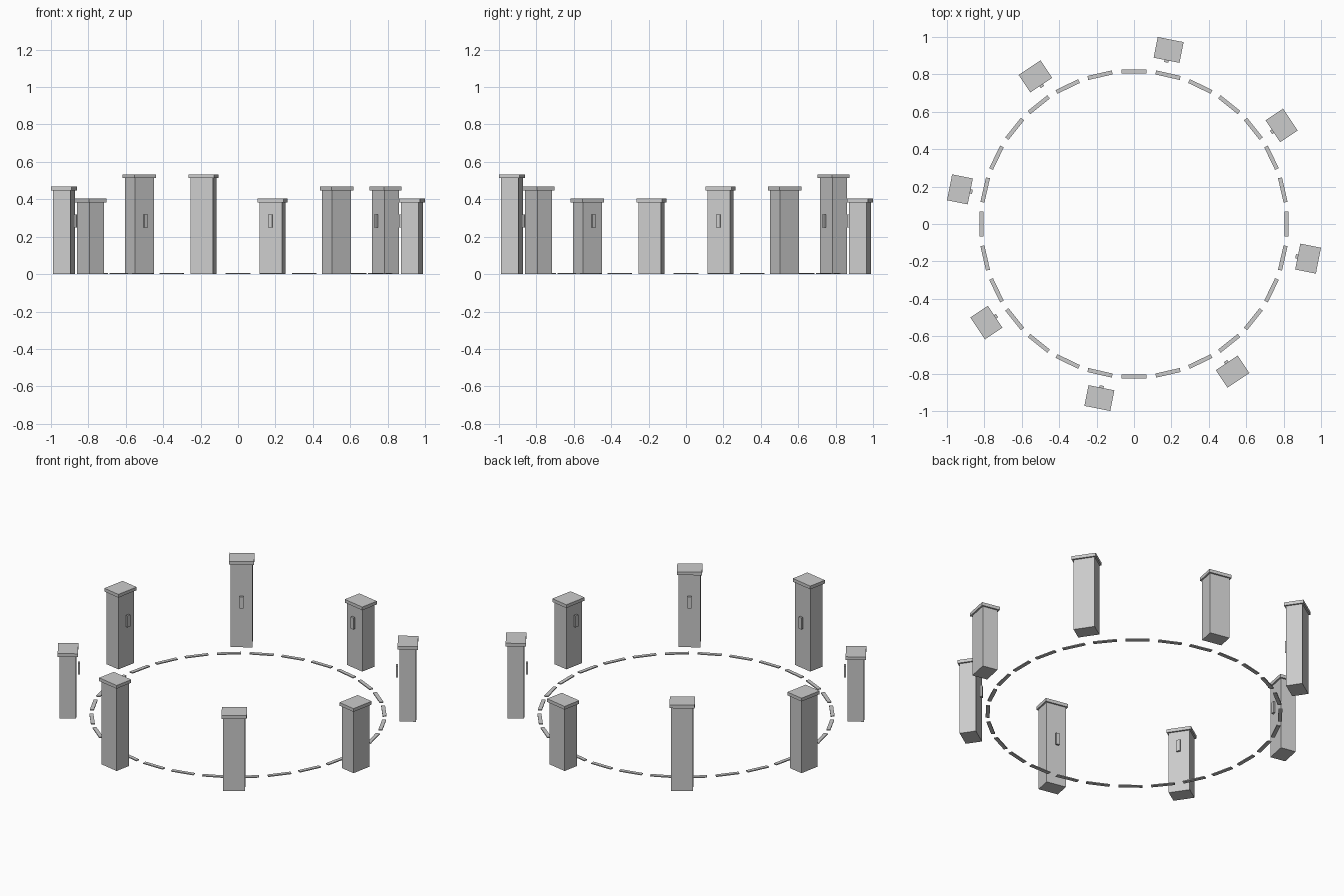
import bpy
import math
from mathutils import Matrix

if "Cube" in bpy.data.objects:
    bpy.data.objects.remove(bpy.data.objects["Cube"])

grey = bpy.data.materials.new("stone_grey")
grey.diffuse_color = (0.6, 0.6, 0.6, 1)
grey.use_nodes = True
grey.node_tree.nodes["Principled BSDF"].inputs["Base Color"].default_value = grey.diffuse_color


def box(name, angle, radius, size, z0):
    """Box on a circle: size is (radial, tangential, height), base at z0."""
    bpy.ops.mesh.primitive_cube_add(size=1)
    ob = bpy.context.object
    ob.name = name
    ob.data.name = name
    ob.data.transform(Matrix.Rotation(angle, 4, "Z")
                      @ Matrix.Translation((radius, 0, z0 + size[2] / 2))
                      @ Matrix.Diagonal((*size, 1)))
    ob.data.materials.append(grey)
    return ob


# Eight cabinets facing inward, in three repeating heights
HEIGHTS = (0.468, 0.404, 0.533)
CAP = 0.02
R = 0.949
for i in range(8):
    a = math.radians(33.75 + 45 * i)
    h = HEIGHTS[i % 3]
    box(f"cabinet_body_{i + 1}", a, R, (0.094, 0.122, h - CAP), 0)
    box(f"cabinet_cap_{i + 1}", a, R, (0.113, 0.141, CAP), h - CAP)
    # Door handle standing just off the inner face
    box(f"handle_{i + 1}", a, 0.887, (0.012, 0.022, 0.071), 0.249)

# Dashed floor ring
for i in range(28):
    box(f"floor_dash_{i + 1}", math.tau * i / 28, 0.816, (0.022, 0.134, 0.006), 0)
